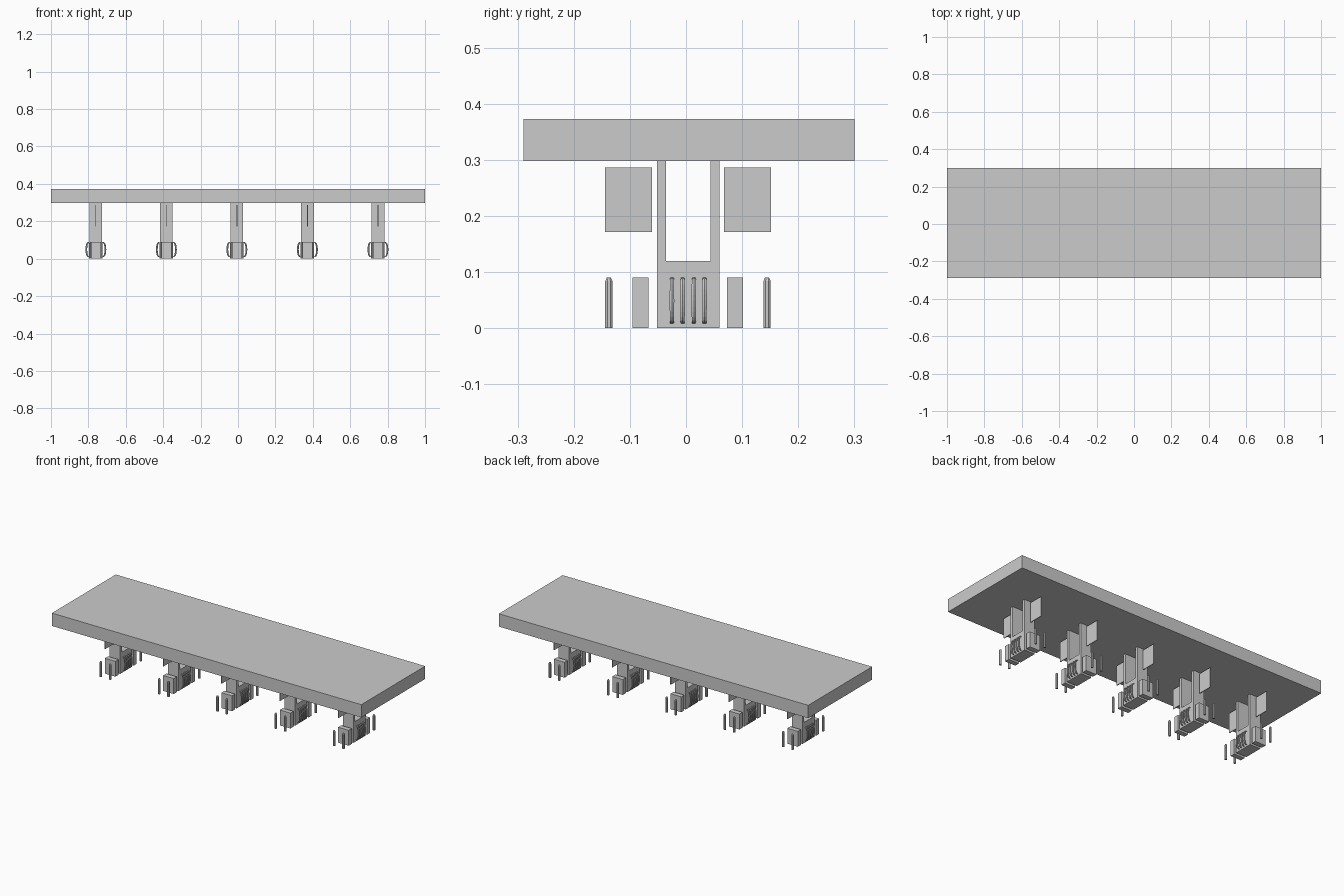
import bpy, bmesh, math
from mathutils import Vector

if "Cube" in bpy.data.objects:
    bpy.data.objects.remove(bpy.data.objects["Cube"])

def new_object(name, bm, smooth=False):
    bmesh.ops.recalc_face_normals(bm, faces=bm.faces)
    me = bpy.data.meshes.new(name)
    bm.to_mesh(me)
    bm.free()
    ob = bpy.data.objects.new(name, me)
    bpy.context.collection.objects.link(ob)
    for p in me.polygons:
        p.use_smooth = smooth
    return ob

def box(name, x0, x1, y0, y1, z0, z1):
    bm = bmesh.new()
    bmesh.ops.create_cube(bm, size=1)
    for v in bm.verts:
        v.co = Vector(((x0 + x1) / 2 + v.co.x * (x1 - x0),
                       (y0 + y1) / 2 + v.co.y * (y1 - y0),
                       (z0 + z1) / 2 + v.co.z * (z1 - z0)))
    return new_object(name, bm)

def extrude_x(name, profile, x0, x1):
    bm = bmesh.new()
    face = bm.faces.new([bm.verts.new((x0, y, z)) for y, z in profile])
    ext = bmesh.ops.extrude_face_region(bm, geom=[face])
    for v in ext["geom"]:
        if isinstance(v, bmesh.types.BMVert):
            v.co.x = x1
    return new_object(name, bm)

def spring(name, x, y, side):
    # bowed leaf with a slim hexagonal section
    bm = bmesh.new()
    rings, n = [], 12
    for i in range(n + 1):
        a = math.pi * i / n
        r = 0.0035 + 0.0012 * math.sin(a)
        cx = x + side * (0.03 + 0.021 * math.sin(a) ** 0.6)
        cz = 0.049 - 0.041 * math.cos(a)
        rings.append([bm.verts.new((cx + r * math.cos(k * math.pi / 3),
                                    y + r * math.sin(k * math.pi / 3), cz))
                      for k in range(6)])
    for a, b in zip(rings, rings[1:]):
        for k in range(6):
            bm.faces.new((a[k], a[(k + 1) % 6], b[(k + 1) % 6], b[k]))
    bm.faces.new(rings[0])
    bm.faces.new(rings[-1])
    return new_object(name, bm)

def rod(name, x, y):
    # upright rod with chamfered top
    bm = bmesh.new()
    rings = [[bm.verts.new((x + r * math.cos((k + .5) * math.pi / 4),
                            y + r * math.sin((k + .5) * math.pi / 4), z))
              for k in range(8)]
             for r, z in ((0.007, 0), (0.007, 0.084), (0.004, 0.09))]
    for a, b in zip(rings, rings[1:]):
        for k in range(8):
            bm.faces.new((a[k], a[(k + 1) % 8], b[(k + 1) % 8], b[k]))
    bm.faces.new(rings[0])
    bm.faces.new(rings[-1])
    return new_object(name, bm)

# Long deck slab
box("deck", -1, 1, -0.29, 0.30, 0.298, 0.373)

# Forked stand outline (y, z)
fork = [(-0.052, 0), (0.06, 0), (0.06, 0.298), (0.044, 0.298),
        (0.044, 0.12), (-0.036, 0.12), (-0.036, 0.298), (-0.052, 0.298)]

# Five repeated stands
for i in range(5):
    cx = -0.76 + i * 0.377
    extrude_x(f"fork_stand_{i}", fork, cx - 0.034, cx + 0.034)
    for s, tag in ((-1, "front"), (1, "back")):
        mid = 0.0035
        def span(a, b):
            return sorted((mid + s * a, mid + s * b))
        # Thin fin and end pad
        box(f"fin_{tag}_{i}", cx - 0.002, cx + 0.002, *span(0.064, 0.148), 0.171, 0.286)
        box(f"end_pad_{tag}_{i}", cx - 0.034, cx + 0.034, *span(0.07, 0.0985), 0, 0.09)
        # Corner rods
        for sx in (-1, 1):
            rod(f"corner_rod_{tag}_{i}", cx + sx * 0.03, mid + s * 0.141)
    # Side leaf springs
    for sx in (-1, 1):
        for y in (-0.025, -0.006, 0.014, 0.033):
            spring(f"leaf_spring_{i}", cx, y, sx)
